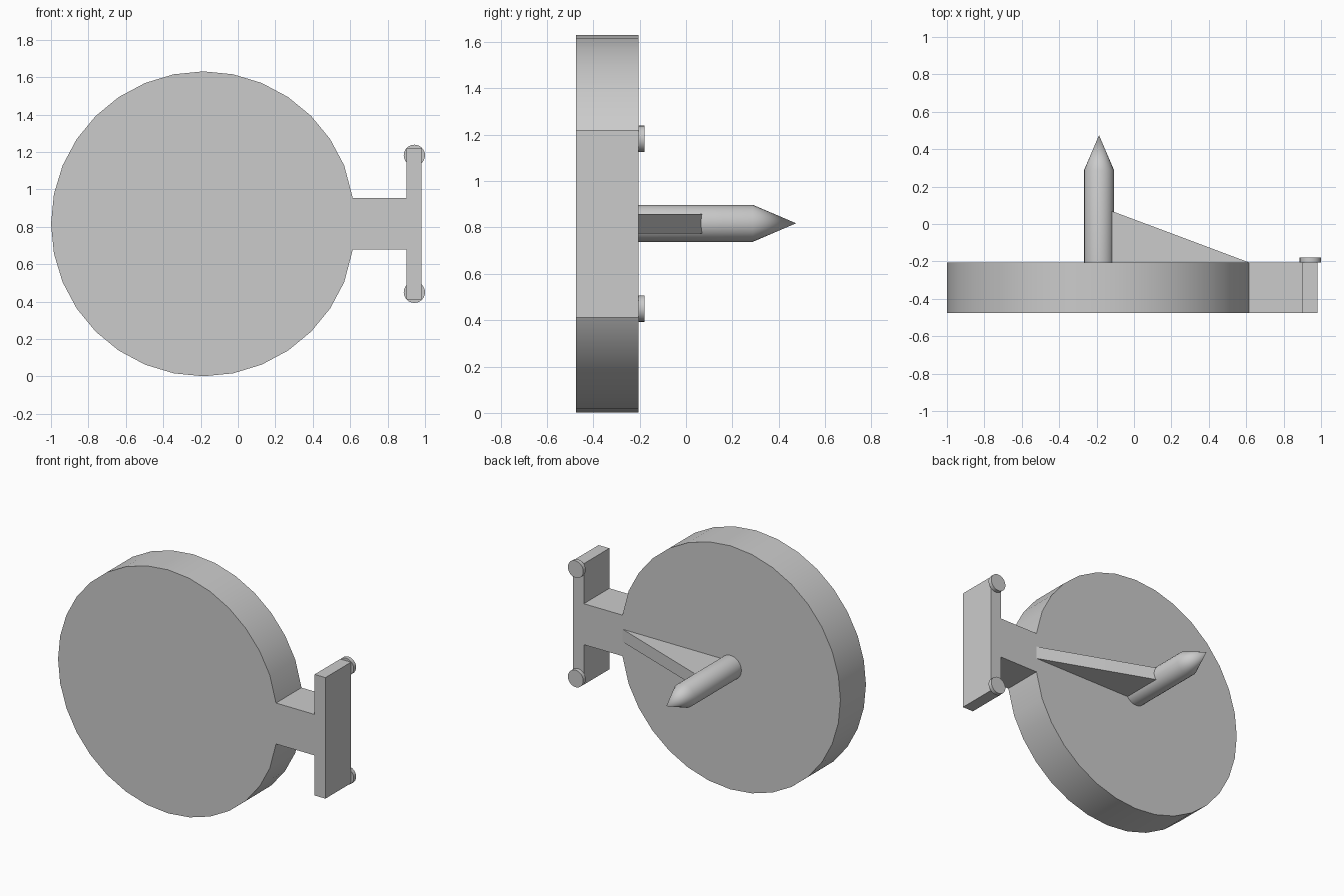
import bpy
import bmesh
from math import cos, sin, pi, radians

cube = bpy.data.objects.get("Cube")
if cube:
    bpy.data.objects.remove(cube)

grey = bpy.data.materials.new("plain grey")
grey.use_nodes = True
colour = (0.6, 0.6, 0.6, 1)
grey.diffuse_color = colour
grey.node_tree.nodes["Principled BSDF"].inputs["Base Color"].default_value = colour

CX, CZ, RADIUS = -0.185, 0.816, 0.815
FRONT, BACK = -0.475, -0.205


def finish(name, bm):
    bmesh.ops.recalc_face_normals(bm, faces=bm.faces[:])
    mesh = bpy.data.meshes.new(name)
    bm.to_mesh(mesh)
    bm.free()
    mesh.materials.append(grey)
    obj = bpy.data.objects.new(name, mesh)
    bpy.context.collection.objects.link(obj)
    bpy.ops.object.select_all(action="DESELECT")
    obj.select_set(True)
    bpy.context.view_layer.objects.active = obj
    bpy.ops.object.shade_smooth_by_angle(angle=radians(30))
    return obj


def extrude(name, points, offset):
    """Extrude a flat outline along an offset vector."""
    bm = bmesh.new()
    face = bm.faces.new([bm.verts.new(p) for p in points])
    result = bmesh.ops.extrude_face_region(bm, geom=[face])
    verts = [v for v in result["geom"] if isinstance(v, bmesh.types.BMVert)]
    bmesh.ops.translate(bm, verts=verts, vec=offset)
    return finish(name, bm)


def ring(x, z, radius, y, sides):
    return [(x + radius * cos(2 * pi * i / sides), y,
             z + radius * sin(2 * pi * i / sides)) for i in range(sides)]


# Disc, neck and crossbar share one outline
disc = ring(CX, CZ, RADIUS, FRONT, 32)[1:]
half = [(0.614, 0.137), (0.9, 0.137), (0.9, 0.405), (0.98, 0.405)]
tab = [(x, FRONT, CZ - h) for x, h in half]
tab += [(x, FRONT, CZ + h) for x, h in reversed(half)]
extrude("disc_with_crossbar", disc[1:-1] + tab, (0, BACK - FRONT, 0))

# Round pads on the ends of the crossbar
for name, side in (("upper_pad", 1), ("lower_pad", -1)):
    extrude(name, ring(0.943, CZ + side * 0.366, 0.057, BACK, 24), (0, 0.026, 0))

# Post with a pointed tip
bm = bmesh.new()
rings = [[bm.verts.new(p) for p in ring(CX - 0.002, CZ + 0.002, 0.08, y, 24)]
         for y in (BACK, 0.288)]
tip = bm.verts.new((CX - 0.002, 0.475, CZ + 0.002))
bm.faces.new(rings[0])
for i in range(24):
    j = (i + 1) % 24
    bm.faces.new((rings[0][i], rings[0][j], rings[1][j], rings[1][i]))
    bm.faces.new((rings[1][i], rings[1][j], tip))
finish("pointed_post", bm)

# Sloping brace from the post down to the neck
low, high = 0.775, 0.859
extrude("brace", [(0.614, BACK, low), (-0.15, BACK, low),
                  (-0.15, 0.08, low), (-0.11, 0.066, low)], (0, 0, high - low))
